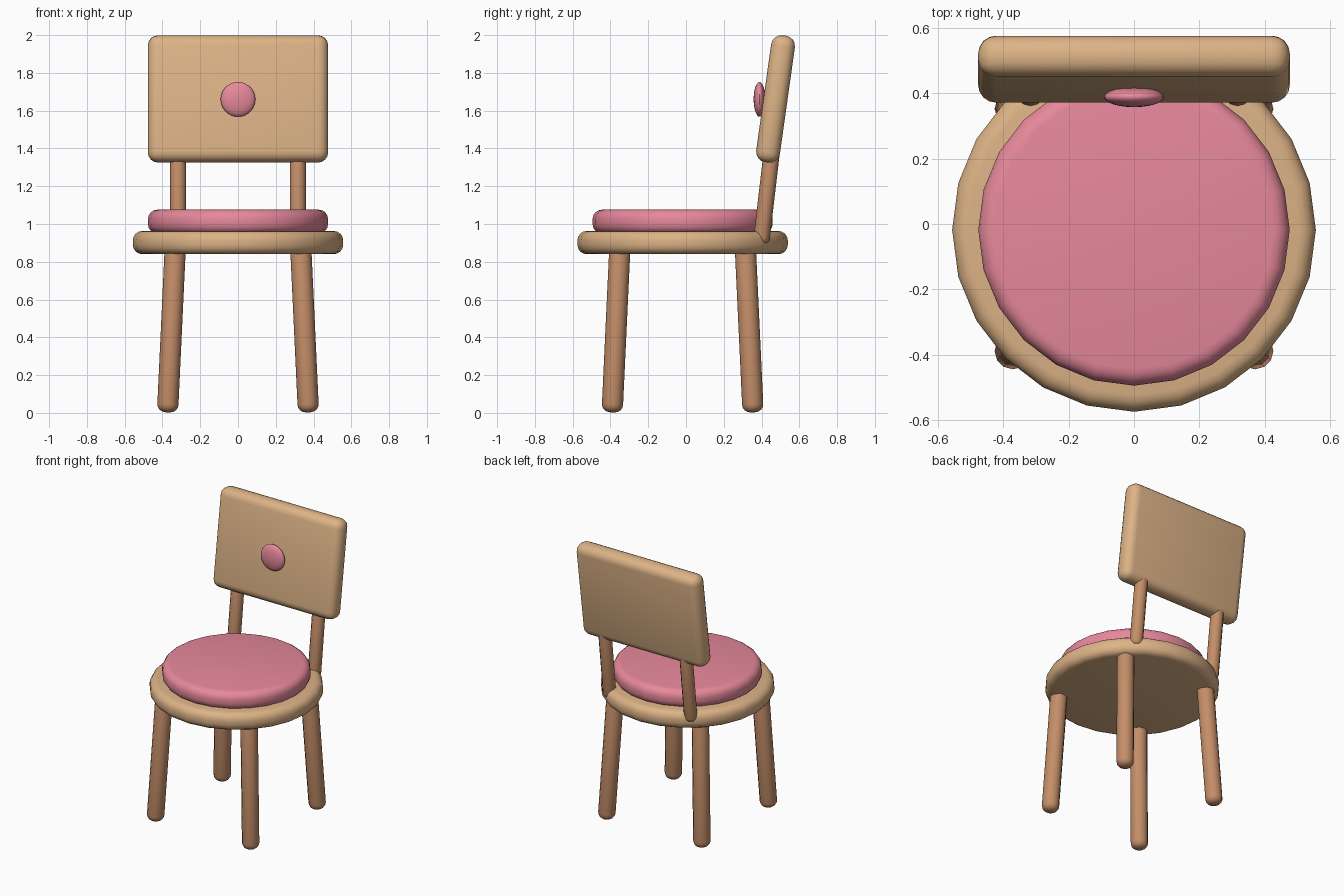
import bpy, bmesh, math
from mathutils import Matrix, Vector

if "Cube" in bpy.data.objects:
    bpy.data.objects.remove(bpy.data.objects["Cube"])


def material(name, rgb):
    m = bpy.data.materials.new(name)
    m.diffuse_color = (*rgb, 1)
    m.use_nodes = True
    m.node_tree.nodes["Principled BSDF"].inputs["Base Color"].default_value = m.diffuse_color
    return m


LIGHT = material("light_wood", (0.72, 0.45, 0.24))
DARK = material("dark_wood", (0.55, 0.27, 0.14))
PINK = material("pink_fabric", (0.80, 0.25, 0.33))


def finish(name, bm, mat, matrix):
    mesh = bpy.data.meshes.new(name)
    bm.transform(matrix)
    bm.to_mesh(mesh)
    bm.free()
    mesh.materials.append(mat)
    ob = bpy.data.objects.new(name, mesh)
    bpy.context.collection.objects.link(ob)
    bpy.ops.object.select_all(action='DESELECT')
    ob.select_set(True)
    bpy.context.view_layer.objects.active = ob
    bpy.ops.object.shade_smooth_by_angle(angle=math.radians(40))
    return ob


def rounded_rod(name, start, end, radius, sides, bevel, mat):
    """Cylinder from start to end with rounded rims."""
    start, end = Vector(start), Vector(end)
    axis = end - start
    bm = bmesh.new()
    bmesh.ops.create_cone(bm, cap_ends=True, segments=sides, radius1=radius,
                          radius2=radius, depth=axis.length)
    rims = [e for e in bm.edges if abs(e.verts[0].co.z - e.verts[1].co.z) < 1e-5]
    bmesh.ops.bevel(bm, geom=rims, offset=bevel, segments=4, profile=0.5,
                    affect='EDGES', clamp_overlap=True)
    turn = Vector((0, 0, 1)).rotation_difference(axis).to_matrix().to_4x4()
    return finish(name, bm, mat, Matrix.Translation((start + end) / 2) @ turn)


CY = -0.018  # seat centre in y

# Round seat and cushion
rounded_rod("seat", (0, CY, 0.84), (0, CY, 0.963), 0.557, 24, 0.05, LIGHT)
rounded_rod("cushion", (0, CY, 0.95), (0, CY, 1.076), 0.477, 24, 0.05, PINK)

# Splayed legs and back posts
for sx, side in ((-1, "left"), (1, "right")):
    for sy, end in ((-1, "front"), (1, "back")):
        rounded_rod(f"{end}_leg_{side}", (sx * 0.373, CY + sy * 0.373, 0.003),
                    (sx * 0.331, CY + sy * 0.331, 0.90), 0.056, 12, 0.042, DARK)
    rounded_rod(f"back_post_{side}", (sx * 0.317, 0.397, 0.895),
                (sx * 0.317, 0.462, 1.45), 0.043, 12, 0.032, DARK)

# Tilted backrest panel
bm = bmesh.new()
bmesh.ops.create_cube(bm, size=1)
bmesh.ops.scale(bm, vec=(0.955, 0.127, 0.678), verts=bm.verts)
bmesh.ops.bevel(bm, geom=bm.edges[:], offset=0.055, segments=4, profile=0.5,
                affect='EDGES', clamp_overlap=True)
finish("backrest", bm, LIGHT, Matrix.Translation((0, 0.474, 1.662))
       @ Matrix.Rotation(math.radians(-8), 4, 'X'))

# Backrest button
bm = bmesh.new()
bmesh.ops.create_uvsphere(bm, u_segments=24, v_segments=14, radius=1)
finish("button", bm, PINK, Matrix.Translation((0, 0.389, 1.66))
       @ Matrix.Diagonal((0.092, 0.031, 0.092, 1)))
